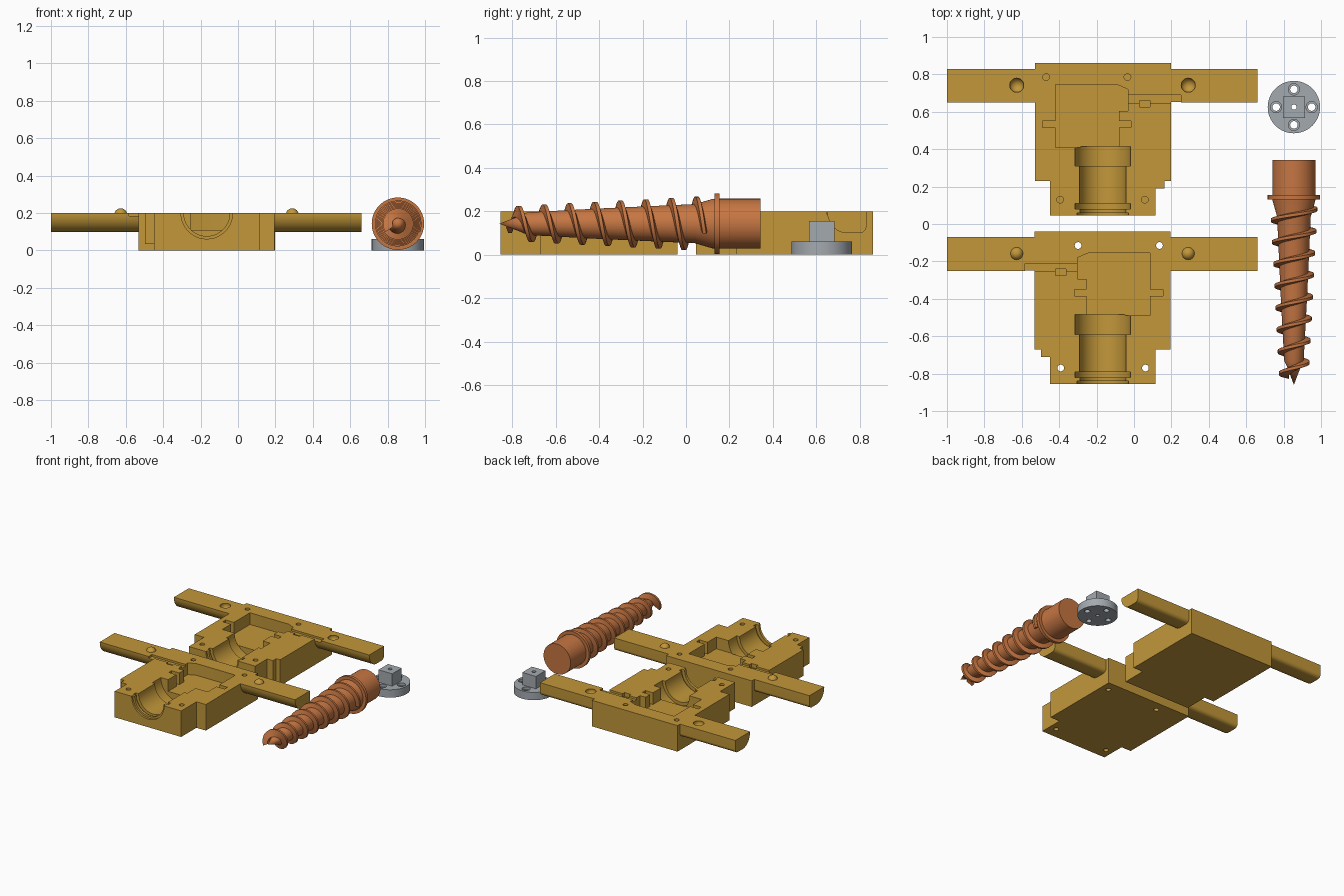
import bpy, bmesh, math
from mathutils import Matrix, Vector

if "Cube" in bpy.data.objects:
    bpy.data.objects.remove(bpy.data.objects["Cube"])


def material(name, rgb):
    m = bpy.data.materials.new(name)
    m.diffuse_color = (*rgb, 1)
    m.use_nodes = True
    m.node_tree.nodes["Principled BSDF"].inputs["Base Color"].default_value = m.diffuse_color
    return m


GOLD = material("gold", (0.54, 0.31, 0.042))
COPPER = material("copper", (0.56, 0.18, 0.055))
GREY = material("steel grey", (0.37, 0.40, 0.43))


def finish(name, bm, mat):
    bmesh.ops.recalc_face_normals(bm, faces=bm.faces[:])
    me = bpy.data.meshes.new(name)
    bm.to_mesh(me)
    bm.free()
    ob = bpy.data.objects.new(name, me)
    bpy.context.collection.objects.link(ob)
    me.materials.append(mat)
    return ob


def prism(name, pts, lo, hi, mat, axis="z"):
    """Extrude a closed profile: (x, y) along z, or (y, z) along x."""
    bm = bmesh.new()
    place = (lambda a, b, t: (a, b, t)) if axis == "z" else (lambda a, b, t: (t, a, b))
    f = bm.faces.new([bm.verts.new(place(a, b, lo)) for a, b in pts])
    r = bmesh.ops.extrude_face_region(bm, geom=[f])
    verts = [v for v in r["geom"] if isinstance(v, bmesh.types.BMVert)]
    bmesh.ops.translate(bm, verts=verts, vec=place(0, 0, hi - lo))
    return finish(name, bm, mat)


def rect(x0, x1, y0, y1):
    return [(x0, y0), (x1, y0), (x1, y1), (x0, y1)]


def circle(x, y, r, n=32):
    return [(x + r * math.cos(2 * math.pi * i / n), y + r * math.sin(2 * math.pi * i / n)) for i in range(n)]


def lathe(name, profile, cx, cz, mat, n=64):
    """Turn (y, radius) points about an axis parallel to y; end radii are zero."""
    bm = bmesh.new()
    rings = []
    for y, r in profile:
        if r == 0:
            rings.append([bm.verts.new((cx, y, cz))] * n)
        else:
            rings.append([bm.verts.new((cx + a, y, cz + b)) for a, b in circle(0, 0, r, n)])
    for p, q in zip(rings, rings[1:]):
        for i in range(n):
            j = (i + 1) % n
            bm.faces.new(list(dict.fromkeys((p[i], p[j], q[j], q[i]))))
    return finish(name, bm, mat)


def ball(x, y, z, r, mat, name="ball"):
    bm = bmesh.new()
    bmesh.ops.create_uvsphere(bm, u_segments=32, v_segments=16, radius=r,
                              matrix=Matrix.Translation((x, y, z)))
    return finish(name, bm, mat)


def combine(target, others, op="DIFFERENCE"):
    for o in others:
        m = target.modifiers.new("join", "BOOLEAN")
        m.operation, m.object, m.solver = op, o, "EXACT"
        bpy.context.view_layer.update()
        dg = bpy.context.evaluated_depsgraph_get()
        me = bpy.data.meshes.new_from_object(target.evaluated_get(dg))
        target.modifiers.clear()
        target.data = me
        bpy.data.objects.remove(o, do_unlink=True)


def smooth(ob):
    bpy.ops.object.select_all(action="DESELECT")
    ob.select_set(True)
    bpy.context.view_layer.objects.active = ob
    bpy.ops.object.shade_smooth_by_angle(angle=math.radians(30))


TOP, CX = 0.2, -0.167


def mould(name, s, dy, through):
    """One mould half; s mirrors it in x about its centre, dy shifts it."""
    def X(x):
        return CX + s * (x - CX)

    def P(pts):
        return [(X(x), y + dy) for x, y in pts]

    def block(pts, lo, hi):
        return prism("piece", P(pts), lo, hi, GOLD)

    # main block with a narrower nose
    body = prism(name, P([(-0.53, 0.86), (-0.53, 0.23), (-0.45, 0.23), (-0.45, 0.045),
                          (0.115, 0.045), (0.115, 0.23), (0.197, 0.23), (0.197, 0.86)]), 0, TOP, GOLD)
    # handle bar, rounded underneath
    arc = [math.pi / 2 * i / 12 for i in range(13)]
    bar = [(0.74 - 0.09 * math.cos(a), 0.2 - 0.1 * math.sin(a)) for a in arc]
    bar += [(0.80 + 0.03 * math.sin(a), 0.13 - 0.03 * math.cos(a)) for a in arc]
    bar.append((0.83, 0.2))
    handle = prism("handle", [(y + dy, z) for y, z in bar], -1.0, 0.66, GOLD, "x")
    step = block(rect(0.10, 0.163, 0.19, 0.25), 0.035, TOP)
    combine(body, [handle, step], "UNION")

    # pocket, side notches, shallow channel and its catch
    cuts = [block([(-0.42, 0.745), (-0.42, 0.55), (-0.49, 0.55), (-0.49, 0.515), (-0.42, 0.515),
                   (-0.42, 0.41), (-0.08, 0.41), (-0.08, 0.515), (-0.015, 0.515), (-0.015, 0.55),
                   (-0.08, 0.55), (-0.08, 0.605), (-0.033, 0.605), (-0.033, 0.72), (-0.09, 0.745)], 0.11, 0.3),
            block(rect(-0.05, 0.25, 0.648, 0.69), 0.185, 0.3),
            block(rect(0.03, 0.085, 0.625, 0.66), 0.17, 0.3)]
    # stepped half-round bore
    cuts.append(lathe("bore", [(y + dy, r) for y, r in
                      [(0.03, 0), (0.03, 0.138), (0.06, 0.138), (0.06, 0.123), (0.08, 0.123), (0.08, 0.148),
                       (0.11, 0.148), (0.11, 0.125), (0.31, 0.125), (0.31, 0.149), (0.415, 0.149), (0.415, 0)]],
                      CX, TOP, GOLD))
    # screw holes
    for x, y in [(-0.47, 0.785), (-0.035, 0.785), (-0.395, 0.13), (0.058, 0.13)]:
        cuts.append(block(circle(x, y, 0.018, 24), -0.1 if through else 0.08, 0.3))
    # alignment dimples on one half, matching bumps on the other
    balls = [ball(x, 0.742 + dy, TOP - 0.01, 0.035 if through else 0.039, GOLD) for x in (-0.627, 0.29)]
    combine(body, cuts + ([] if through else balls))
    if through:
        combine(body, balls, "UNION")
    smooth(body)


mould("back_mould_half", 1, 0, False)
mould("front_mould_half", -1, -0.9, True)

# auger screw: tip, tapered shank, flange and head with square socket
SX, SZ = 0.855, 0.143
shank = lathe("screw_shank", [(-0.86, 0), (-0.765, 0.036), (-0.73, 0.052), (-0.4, 0.07), (0.04, 0.09),
                              (0.12, 0.113), (0.132, 0.115), (0.132, 0.14), (0.155, 0.14), (0.155, 0.115),
                              (0.343, 0.115), (0.343, 0)], SX, SZ, COPPER)
h = 0.06
socket = prism("socket", rect(SX - h, SX + h, SZ - h, SZ + h), 0, 0.2, COPPER)
socket.data.transform(Matrix(((1, 0, 0, 0), (0, 0, 1, 0.23), (0, 1, 0, 0), (0, 0, 0, 1))))
combine(shank, [socket])
smooth(shank)

# helical thread
bm = bmesh.new()
Y0, Y1, PITCH, PER = -0.81, 0.085, 0.117, 32
steps = int((Y1 - Y0) / PITCH * PER)
prev = None
for i in range(steps + 1):
    y = Y0 + (Y1 - Y0) * i / steps
    a = math.pi / 2 - 2 * math.pi * (y + 0.77) / PITCH
    crest = 0.082 + 0.052 * (y + 0.77)
    root = 0.03 if y < -0.74 else 0.04 + 0.045 * (y + 0.74)
    ring = [bm.verts.new((SX + r * math.cos(a), y + o, SZ + r * math.sin(a)))
            for r, o in [(root, -0.018), (crest, -0.008), (crest, 0.008), (root, 0.018)]]
    if prev:
        for k in range(4):
            m = (k + 1) % 4
            bm.faces.new((prev[k], prev[m], ring[m], ring[k]))
    if i in (0, steps):
        bm.faces.new(ring)
    prev = ring
smooth(finish("screw_thread", bm, COPPER))

# drive adapter: drilled disc with a square peg
DX, DY = 0.855, 0.625
disc = prism("drive_adapter", circle(DX, DY, 0.14, 64), 0, 0.06, GREY)
combine(disc, [prism("peg", rect(DX - 0.058, DX + 0.058, DY - 0.058, DY + 0.058), 0.05, 0.155, GREY)], "UNION")
holes = [prism("hole", circle(DX, DY, 0.014, 24), -0.1, 0.3, GREY)]
for k in range(4):
    x, y = DX + 0.095 * math.cos(k * math.pi / 2), DY + 0.095 * math.sin(k * math.pi / 2)
    holes.append(prism("hole", circle(x, y, 0.02, 24), -0.1, 0.3, GREY))
    holes.append(prism("counterbore", circle(x, y, 0.03, 24), 0.04, 0.3, GREY))
combine(disc, holes)
smooth(disc)
